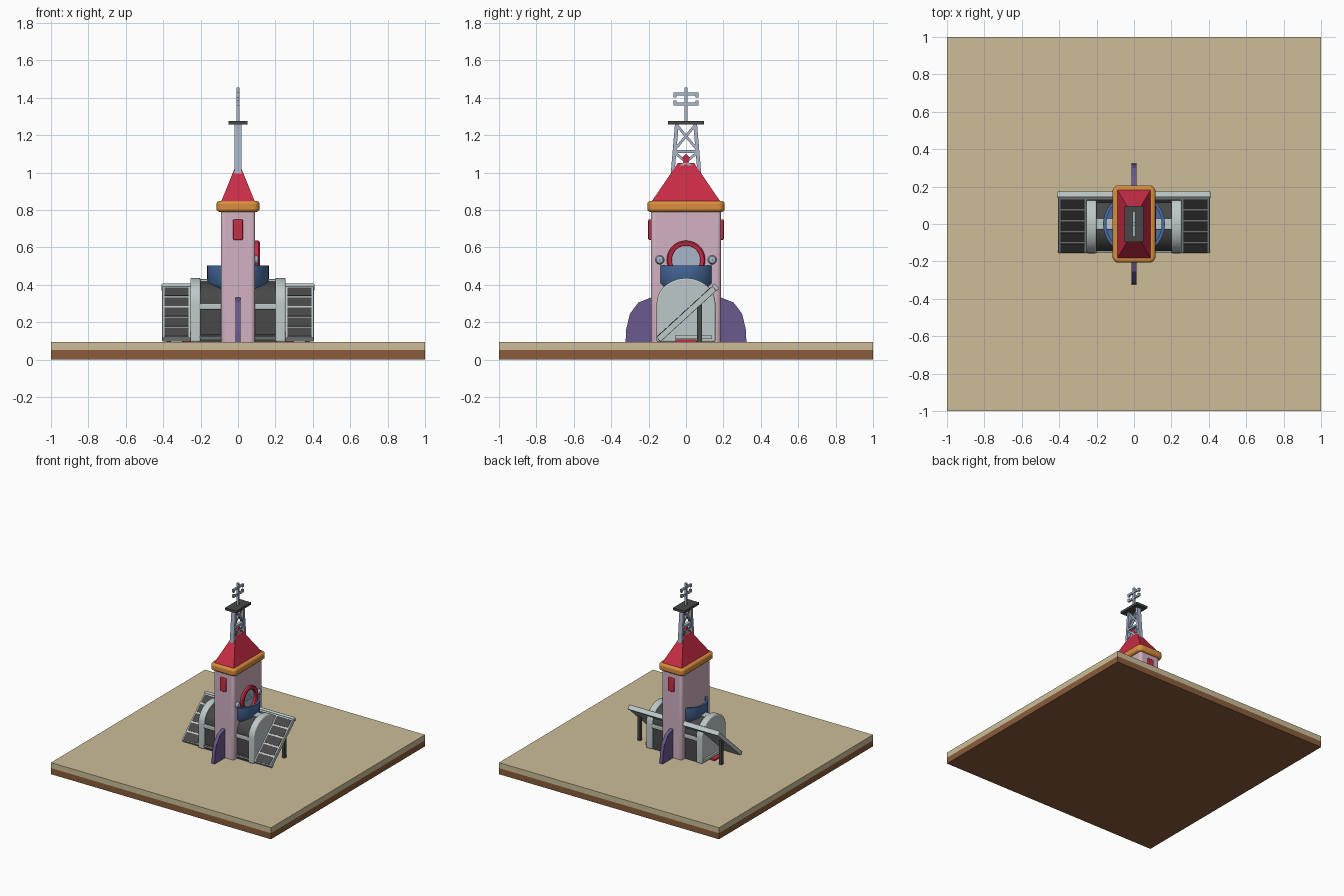
import bpy, bmesh, math
from mathutils import Vector, Matrix

if "Cube" in bpy.data.objects:
    bpy.data.objects.remove(bpy.data.objects["Cube"])


def mat(name, rgb):
    m = bpy.data.materials.new(name)
    m.diffuse_color = [((c / 255 + 0.055) / 1.055) ** 2.4 for c in rgb] + [1]
    m.use_nodes = True
    m.node_tree.nodes["Principled BSDF"].inputs["Base Color"].default_value = m.diffuse_color
    return m


TAN = mat("sand", (205, 190, 153))
BROWN = mat("earth", (138, 92, 58))
PINK = mat("pink wall", (210, 178, 194))
ORANGE = mat("orange", (218, 142, 62))
RED = mat("red", (200, 45, 70))
DARK = mat("dark grey", (72, 72, 72))
LIGHT = mat("light grey", (190, 200, 200))
STEEL = mat("steel blue", (168, 183, 203))
BLUE = mat("blue", (72, 108, 160))
PURPLE = mat("purple", (106, 90, 142))


def finish(name, bm, material, bevel=0, smooth=False, segs=3):
    bmesh.ops.recalc_face_normals(bm, faces=bm.faces)
    me = bpy.data.meshes.new(name)
    bm.to_mesh(me)
    bm.free()
    ob = bpy.data.objects.new(name, me)
    bpy.context.collection.objects.link(ob)
    me.materials.append(material)
    if bevel:
        b = ob.modifiers.new("bevel", 'BEVEL')
        b.width, b.segments, b.limit_method = bevel, segs, 'ANGLE'
    if smooth or bevel:
        bpy.ops.object.select_all(action='DESELECT')
        ob.select_set(True)
        bpy.context.view_layer.objects.active = ob
        bpy.ops.object.shade_smooth_by_angle(angle=math.radians(40))
    return ob


def box(name, x, y, z, material, bevel=0):
    """Box from (min, max) ranges."""
    bm = bmesh.new()
    bmesh.ops.create_cube(bm, size=1)
    for v in bm.verts:
        v.co = [r[0] + (c + 0.5) * (r[1] - r[0]) for r, c in zip((x, y, z), v.co)]
    return finish(name, bm, material, bevel)


def prism(name, pts, x0, x1, material, bevel=0, smooth=False):
    """Extrude a (y, z) outline along x."""
    bm = bmesh.new()
    f = bm.faces.new([bm.verts.new((x0, y, z)) for y, z in pts])
    r = bmesh.ops.extrude_face_region(bm, geom=[f])
    for v in r["geom"]:
        if isinstance(v, bmesh.types.BMVert):
            v.co.x = x1
    return finish(name, bm, material, bevel, smooth)


def beam(name, a, b, wx, wt, material):
    """Rectangular bar between two (y, z) points, wx wide in x."""
    a, b = Vector(a), Vector(b)
    d = (b - a).normalized()
    n = Vector((-d.y, d.x)) * wt / 2
    return prism(name, [a + n, b + n, b - n, a - n], -wx, wx, material)


def lathe(name, prof, material, segs=48, matrix=Matrix()):
    """Closed (r, z) outline turned about z."""
    bm = bmesh.new()
    rings = [[bm.verts.new((r * math.cos(t), r * math.sin(t), z)) for r, z in prof]
             for t in (2 * math.pi * i / segs for i in range(segs))]
    n = len(prof)
    for i in range(segs):
        p, q = rings[i], rings[(i + 1) % segs]
        for j in range(n):
            k = (j + 1) % n
            bm.faces.new((p[j], p[k], q[k], q[j]))
    bm.transform(matrix)
    return finish(name, bm, material, smooth=True)


G = 0.095  # ground level

# Base slab
box("base_earth", (-1, 1), (-1, 1), (0, 0.05), BROWN)
box("base_sand", (-1, 1), (-1, 1), (0.05, G), TAN)

# Tower, eave and hipped roof
box("tower", (-0.092, 0.092), (-0.187, 0.187), (G - 0.02, 0.82), PINK, 0.02)
eave = box("eave", (-0.115, 0.115), (-0.207, 0.207), (0.79, 0.848), ORANGE)
bm = bmesh.new()
bm.from_mesh(eave.data)
bmesh.ops.bevel(bm, geom=[e for e in bm.edges if abs(e.verts[0].co.z - e.verts[1].co.z) > 0.01],
                offset=0.035, segments=5, affect='EDGES', profile=0.5)
bm.to_mesh(eave.data)
bm.free()
bv = eave.modifiers.new("bevel", 'BEVEL')
bv.width, bv.segments, bv.limit_method = 0.016, 3, 'ANGLE'
bpy.context.view_layer.objects.active = eave
eave.select_set(True)
bpy.ops.object.shade_smooth_by_angle(angle=math.radians(40))

bm = bmesh.new()
bmesh.ops.create_cube(bm, size=2)
for v in bm.verts:
    v.co = (v.co.x * 0.092, v.co.y * 0.187, 0.84) if v.co.z < 0 else (v.co.x * 0.006, v.co.y * 0.043, 1.052)
finish("roof", bm, RED)
prism("roof_finial", [(-0.012, 1.05), (-0.022, 1.08), (0, 1.1), (0.022, 1.08), (0.012, 1.05)],
      -0.012, 0.012, RED)

# Lattice mast, platform and aerial
for s in (-1, 1):
    beam("mast_leg", (s * 0.072, 0.99), (s * 0.049, 1.258), 0.018, 0.02, STEEL)
    beam("mast_brace_upper", (-s * 0.058, 1.125), (s * 0.046, 1.25), 0.012, 0.014, STEEL)
    beam("mast_brace_lower", (-s * 0.068, 1.0), (s * 0.058, 1.105), 0.012, 0.014, STEEL)
beam("mast_crossbar", (-0.06, 1.113), (0.06, 1.113), 0.014, 0.016, STEEL)
box("mast_platform", (-0.052, 0.052), (-0.095, 0.095), (1.256, 1.275), DARK)
box("aerial_pole", (-0.009, 0.009), (-0.009, 0.009), (1.27, 1.455), STEEL)
for z, d in ((1.42, -1), (1.367, 1)):
    box("aerial_bar", (-0.007, 0.007), (-0.066, 0.066), (z - 0.008, z + 0.008), STEEL)
    for s in (-1, 1):
        box("aerial_tip", (-0.007, 0.007), (s * 0.058 - 0.008, s * 0.058 + 0.008),
            (z + d * 0.005 - 0.013, z + d * 0.005 + 0.013), STEEL)

# Tower windows and purple fins, front and back
for s in (-1, 1):
    ys = sorted((s * 0.18, s * 0.202))
    box("window", (-0.026, 0.026), ys, (0.64, 0.75), RED, 0.006)
    fin = [(0.17, G), (0.323, G), (0.32, 0.16), (0.30, 0.245), (0.255, 0.305), (0.187, 0.332), (0.17, 0.332)]
    prism("fin", [(s * y, z) for y, z in fin], -0.014, 0.014, PURPLE)

# Round balcony
lathe("balcony", [(0.01, 0.345), (0.115, 0.345), (0.12, 0.365), (0.14, 0.378), (0.165, 0.41), (0.165, 0.502),
                  (0.148, 0.502), (0.148, 0.42), (0.01, 0.42)], BLUE, 64)

# Round doorway on the right side, with side lamps
side = Matrix.Translation((0, 0, 0.533)) @ Matrix.Rotation(math.pi / 2, 4, 'Y')
lathe("door_arch", [(0.076, 0.08), (0.076, 0.112), (0.082, 0.117), (0.096, 0.117), (0.103, 0.11), (0.103, 0.08)],
      RED, 40, side)
lathe("door_disc", [(0.001, 0.088), (0.001, 0.096), (0.072, 0.096), (0.072, 0.088)], STEEL, 40, side)
prism("door_triangle", [(-0.042, 0.525), (0.042, 0.525), (0, 0.572)], 0.094, 0.102, STEEL)
for s in (-1, 1):
    lathe("door_lamp", [(0.001, 0.085), (0.001, 0.112), (0.018, 0.108), (0.024, 0.098), (0.024, 0.085)], STEEL, 20,
          Matrix.Translation((0, s * 0.14, 0)) @ side)


# Arched hall: dark core, light end ribs and rails
def arch(hw, top, spring=0.3, n=20):
    pts = [(hw * math.cos(math.pi * i / n), spring + (top - spring) * math.sin(math.pi * i / n))
           for i in range(n + 1)]
    return [(hw, G)] + pts + [(-hw, G)]


prism("hall_core", arch(0.145, 0.42), -0.23, 0.23, DARK, smooth=True)
for s in (-1, 1):
    a, b = sorted((s * 0.2, s * 0.255))
    prism("hall_end", arch(0.157, 0.436), a, b, LIGHT, 0.008)
    box("hall_ridge_bar", sorted((s * 0.08, s * 0.21)), (-0.03, 0.03), (0.4, 0.43), LIGHT, 0.006)
    box("door_mat", sorted((s * 0.25, s * 0.3)), (-0.056, 0.056), (G, 0.107), RED)
    box("hall_side_step", sorted((s * 0.24, s * 0.27)), (-0.06, 0.14), (0.11, 0.13), LIGHT)
    for t in (-1, 1):
        box("hall_side_bar", sorted((s * 0.08, s * 0.21)), sorted((t * 0.13, t * 0.156)),
            (0.268, 0.3), LIGHT, 0.006)
    # Dark props behind the sloping panel
    box("panel_post", (s * 0.37 - 0.012, s * 0.37 + 0.012), (0.06, 0.085), (G, 0.295), DARK)

# Sloping panel, with cells on its upper face
def slope(ob):
    ob.location = (0, 0.007, 0.25)
    ob.rotation_euler = (math.radians(42.5), 0, 0)


slope(box("panel_frame", (-0.405, 0.405), (-0.21, 0.21), (-0.0175, 0.0145), LIGHT, 0.004))
slope(box("panel_top_bar", (-0.41, 0.41), (0.193, 0.213), (-0.02, 0.0195), LIGHT, 0.006))
for i in range(5):
    y = -0.17 + i * 0.08
    for s in (-1, 1):
        slope(box("panel_cell", sorted((s * 0.265, s * 0.393)), (y - 0.033, y + 0.033), (0.01, 0.0175), DARK))
        slope(box("panel_inner_cell", sorted((s * 0.08, s * 0.25)), (y - 0.033, y + 0.033), (0.01, 0.0175), DARK))
